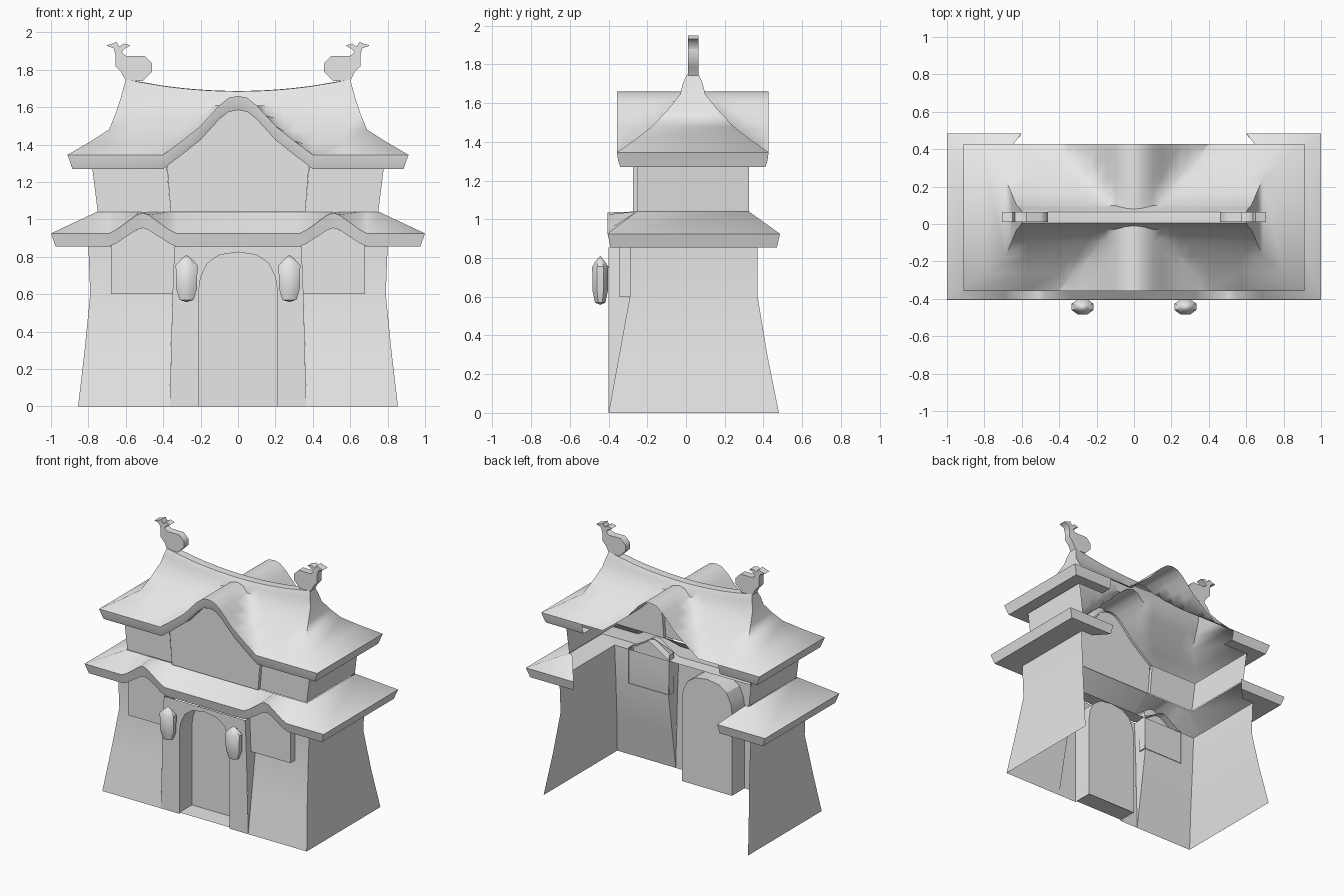
import bpy, bmesh, math

if "Cube" in bpy.data.objects:
    bpy.data.objects.remove(bpy.data.objects["Cube"])

grey = bpy.data.materials.new("plaster_grey")
grey.diffuse_color = (0.8, 0.8, 0.8, 1)
grey.use_nodes = True
grey.node_tree.nodes["Principled BSDF"].inputs["Base Color"].default_value = grey.diffuse_color


def make(name, build, angle=30, mirror=False):
    """Make an object from a bmesh-filling function."""
    bm = bmesh.new()
    build(bm)
    if mirror:
        geom = bm.verts[:] + bm.edges[:] + bm.faces[:]
        bmesh.ops.mirror(bm, geom=geom, axis='X', merge_dist=-1)
    bmesh.ops.remove_doubles(bm, verts=bm.verts, dist=0.0005)
    bmesh.ops.dissolve_degenerate(bm, edges=bm.edges, dist=0.0001)
    bmesh.ops.recalc_face_normals(bm, faces=bm.faces)
    me = bpy.data.meshes.new(name)
    bm.to_mesh(me)
    bm.free()
    me.materials.append(grey)
    ob = bpy.data.objects.new(name, me)
    bpy.context.collection.objects.link(ob)
    bpy.ops.object.select_all(action='DESELECT')
    ob.select_set(True)
    bpy.context.view_layer.objects.active = ob
    bpy.ops.object.shade_smooth_by_angle(angle=math.radians(angle))
    return ob


def loft(bm, rows, closed=False, skip=lambda r, c: False):
    """Bridge rows of points with quads."""
    vs = [[bm.verts.new(p) for p in row] for row in rows]
    n = len(rows[0])
    for r in range(len(rows) - 1):
        for c in range(n if closed else n - 1):
            if not skip(r, c):
                d = (c + 1) % n
                bm.faces.new((vs[r][c], vs[r][d], vs[r + 1][d], vs[r + 1][c]))
    return vs


def interp(x, pts):
    for (x0, y0), (x1, y1) in zip(pts, pts[1:]):
        if x <= x1:
            return y0 + (y1 - y0) * (x - x0) / (x1 - x0)
    return pts[-1][1]


# Lower body: flared side, sloped front, and the step out to the gate wall
def lower_body(bm):
    levels = [(0, .855, -.40, .48, .365), (.3, .82, -.345, .42, .358),
              (.6, .79, -.29, .37, .35), (.855, .80, -.29, .37, .34)]
    loft(bm, [[(w, b, z), (w, f, z), (i, f, z), (i, -.40, z)]
              for z, w, f, b, i in levels])


make("lower_body", lower_body, 30, True)

# Gate wall with an arched opening, reveal and recessed door
ARCH = [(.21, 0), (.21, .62), (.2, .69), (.165, .765), (.1, .81), (0, .825)]
OUTER = [(.365, 0), (.35, .6), (.345, .72), (.34, .855), (.15, .855), (0, .855)]


def gate(bm):
    loft(bm, [[(x, -.40, z) for x, z in OUTER],
              [(x, -.40, z) for x, z in ARCH],
              [(x, -.25, z) for x, z in ARCH],
              [(0, -.25, z) for x, z in ARCH]])
    loft(bm, [[(0, -.40, .01), (.21, -.40, .01)], [(0, -.25, .01), (.21, -.25, .01)]])


make("gate_wall", gate, 30, True)


# Bays under the small dormers
def bay(bm):
    out = [(.34, .90), (.34, .6), (.68, .6), (.68, .87), (.51, .96)]
    vs = loft(bm, [[(x, -.345, z) for x, z in out[:4]],
                   [(x, -.285, z) for x, z in out[:4]]])
    bm.faces.new(vs[0] + [bm.verts.new((.51, -.345, .96))])


make("front_bay", bay, 30, True)


# Upper storey: side walls and front, open at the back
def upper_storey(bm):
    loft(bm, [[(w, .325, z), (w, -.25, z), (i, -.25, z), (i, -.275, z)]
              for z, w, i in [(1.04, .75, .36), (1.28, .78, .38)]])


make("upper_storey", upper_storey, 30, True)

# Gable curve of the upper roof
GABLE = [(0, 1.66), (.05, 1.65), (.1, 1.61), (.2, 1.5), (.3, 1.42), (.4, 1.345)]


def gable_wall(bm):
    xs = [0, .05, .1, .2, .3, .38]
    loft(bm, [[(x * .36 / .38, -.275, 1.04) for x in xs],
              [(x, -.275, max(1.27, interp(x, GABLE) - .06)) for x in xs]])


make("gable_wall", gable_wall, 30, True)

# Lower roof: lip, eave and slope, with two dormers and short back returns
DORMER = [(0, .93), (.33, .93), (.37, .95), (.48, 1.03), (.51, 1.04),
          (.54, 1.03), (.65, .95), (.69, .93), (2, .93)]


def lower_roof(bm):
    half = [0, .33, .37, .48, .51, .54, .65, .69]
    cols = [-x for x in half[:0:-1]] + half
    rows = []
    # half width, front y, back y, z, inner end of the back return
    for w, f, b, z, i, eave in [(.80, -.29, .37, .855, .70, True),
                                (.975, -.39, .47, .855, .61, True),
                                (1.0, -.405, .485, .925, .60, True),
                                (.755, -.255, .325, 1.04, .725, False)]:
        front = [(x, f, z + (interp(abs(x), DORMER) - .93) * (1 if z > .9 else .9)
                  if eave else z) for x in cols]
        rows.append([(-i, b, z), (-w, b, z), (-w, f, z)] + front
                    + [(w, f, z), (w, b, z), (i, b, z)])
    loft(bm, rows)


make("lower_roof", lower_roof, 50)


# Upper roof: hipped, sagging ridge, curved gables front and back
def upper_roof(bm):
    half = [0, .05, .1, .15, .2, .25, .3, .35, .4, .57]
    cols = [-x for x in half[:0:-1]] + half
    cy = .035
    # half width, half depth, z, sag
    prof = [(.79, .29, 1.27, 0), (.885, .375, 1.27, 0), (.895, .385, 1.30, 0),
            (.912, .392, 1.345, 0), (.909, .39, 1.347, 0), (.80, .30, 1.41, .005),
            (.69, .21, 1.48, .01), (.655, .13, 1.565, .025), (.628, .065, 1.645, .04),
            (.612, .05, 1.705, .055), (.60, .03, 1.748, .063), (.60, 0, 1.75, .063)]
    EAVE = 3

    def height(k, x):
        w, d, z, s = prof[k]
        return z - s * max(0, 1 - (x / w) ** 2)

    def point(k, x, side):
        w, d, z, s = prof[k]
        g = interp(abs(x), GABLE)
        if k < EAVE:
            z += max(0, g - 1.345)
        elif k == EAVE:
            z = max(z, g)
        else:
            z = height(k, x)
            if z < g:
                # the last covered row slides onto the valley line
                if k + 1 < len(prof) and height(k + 1, x) > g:
                    t = (g - z) / (height(k + 1, x) - z)
                    d += (prof[k + 1][1] - d) * t
                z = g
        return (x, cy + side * d, z)

    rows = []
    for k, (w, d, z, s) in enumerate(prof):
        full = [-w] + cols + [w]
        rows.append([point(k, x, -1) for x in full]
                    + [point(k, x, 1) for x in reversed(full)])
    n = len(cols) + 2
    # the middle of the back eave has no fascia
    loft(bm, rows, True, lambda r, c: r < EAVE and n < c < 2 * n - 2)


make("upper_roof", upper_roof, 50)


# Hanging lanterns: eight-sided lathe
def lantern(bm):
    rings = [(0, .81), (.45, .79), (1, .755), (.95, .63), (.65, .57), (0, .558)]
    loft(bm, [[(.275 + .063 * r * math.cos(math.pi * (a + .5) / 4),
                -.443 + .045 * r * math.sin(math.pi * (a + .5) / 4), z)
               for a in range(8)] for r, z in rings], True)


make("lantern", lantern, 40, True)


# Ridge fish: plump body and forked tail as an extruded outline
def ridge_fish(bm):
    body = [(.46, 1.79), (.51, 1.74), (.60, 1.74), (.622, 1.785), (.655, 1.82),
            (.655, 1.885), (.625, 1.895), (.60, 1.875), (.50, 1.875), (.46, 1.835)]
    tail = [(.655, 1.88), (.665, 1.915), (.705, 1.93), (.67, 1.94), (.65, 1.95),
            (.635, 1.925), (.61, 1.94), (.575, 1.93), (.61, 1.91), (.625, 1.89)]
    for out in (body, tail):
        vs = loft(bm, [[(x, y, z) for x, z in out] for y in (.01, .065)], True)
        for row in vs:
            bm.faces.new(row)


make("ridge_fish", ridge_fish, 60, True)
